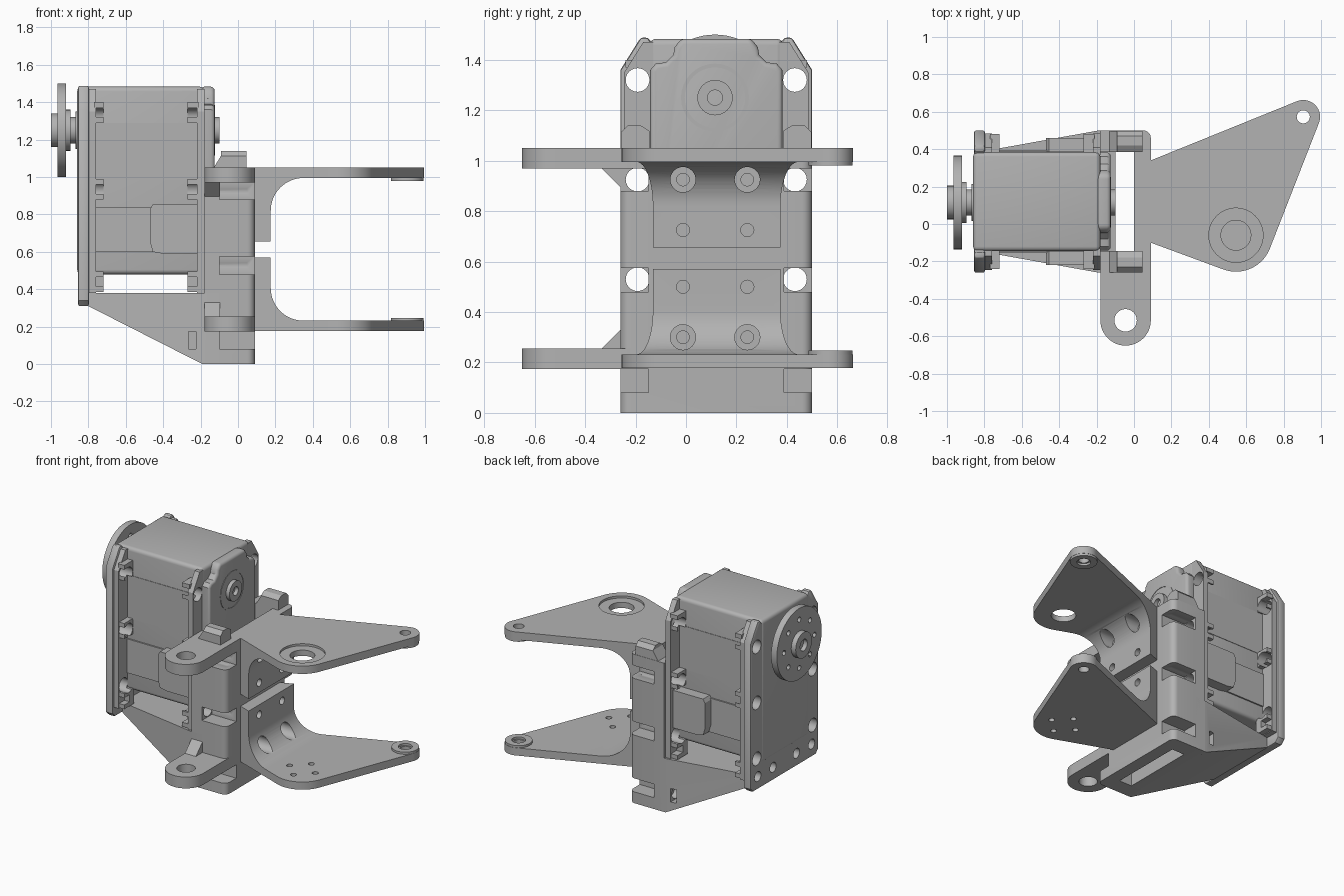
import bpy, bmesh, math
from mathutils import Vector

if "Cube" in bpy.data.objects:
    bpy.data.objects.remove(bpy.data.objects["Cube"])

grey = bpy.data.materials.new("machined_grey")
grey.use_nodes = True
grey.diffuse_color = (0.45, 0.45, 0.45, 1)
grey.node_tree.nodes["Principled BSDF"].inputs["Base Color"].default_value = (0.45, 0.45, 0.45, 1)

MID = 0.12                     # centre line of the bracket in y
SIDES = (-1, 1)
SCREW_Z = (0.13, 0.53, 0.925, 1.32)


def finish(name, bm):
    bmesh.ops.recalc_face_normals(bm, faces=bm.faces)
    me = bpy.data.meshes.new(name)
    bm.to_mesh(me)
    bm.free()
    me.materials.append(grey)
    ob = bpy.data.objects.new(name, me)
    bpy.context.collection.objects.link(ob)
    return ob


def prism(name, pts, axis, lo, hi):
    """Extrude a 2D outline along an axis; outline is (y,z), (x,z) or (x,y)."""
    place = {"x": lambda a, b, c: (c, a, b), "y": lambda a, b, c: (a, c, b),
             "z": lambda a, b, c: (a, b, c)}[axis]
    bm = bmesh.new()
    face = bm.faces.new([bm.verts.new(place(a, b, lo)) for a, b in pts])
    new = bmesh.ops.extrude_face_region(bm, geom=[face])["geom"]
    verts = [v for v in new if isinstance(v, bmesh.types.BMVert)]
    bmesh.ops.translate(bm, verts=verts, vec=Vector(place(0, 0, hi - lo)))
    return finish(name, bm)


def box(name, x, y, z):
    return prism(name, [(x[0], y[0]), (x[1], y[0]), (x[1], y[1]), (x[0], y[1])], "z", *z)


def arc(cx, cy, r, a, b, n=16):
    return [(cx + r * math.cos(math.radians(a + (b - a) * i / n)),
             cy + r * math.sin(math.radians(a + (b - a) * i / n))) for i in range(n + 1)]


def cyl(name, axis, c, r, lo, hi, n=32):
    return prism(name, arc(*c, r, 0, 360, n)[:-1], axis, lo, hi)


def bake(ob):
    deps = bpy.context.evaluated_depsgraph_get()
    me = bpy.data.meshes.new_from_object(ob.evaluated_get(deps))
    ob.modifiers.clear()
    ob.data = me


def boolean(ob, tools, op="DIFFERENCE"):
    for t in tools:
        m = ob.modifiers.new("cut", "BOOLEAN")
        m.object, m.operation, m.solver = t, op, "EXACT"
    bake(ob)
    for t in tools:
        bpy.data.objects.remove(t)
    return ob


def bevel(ob, width, seg=4):
    m = ob.modifiers.new("round", "BEVEL")
    m.width, m.segments, m.angle_limit = width, seg, math.radians(50)
    bake(ob)
    return ob


def mir(s, a, b):
    """Range in y from the centre line outwards on side s."""
    return sorted((MID + s * a, MID + s * b))


def screws(zs=SCREW_Z[1:], lo=-1.2, hi=0.3):
    return [cyl("drill", "x", (MID + s * 0.312, z), 0.047, lo, hi, 24) for s in SIDES for z in zs]


# Servo body with its stepped front cover
bevel(box("servo_body", (-0.86, -0.18), (-0.145, 0.385), (0.48, 1.483)), 0.025)
half = [(0.262, 0.55), (0.262, 1.36), (0.24, 1.385), (0.2, 1.39), (0.17, 1.42), (0.165, 1.45), (0.14, 1.483)]
cover = [(MID + a, z) for a, z in half] + [(MID - a, z) for a, z in reversed(half)]
bevel(prism("servo_front_cover", cover, "x", -0.2, -0.125), 0.02)
boolean(cyl("cover_ring", "x", (MID - 0.005, 1.25), 0.135, -0.15, -0.122),
        [cyl("c", "x", (MID - 0.005, 1.25), 0.12, -0.13, 0)])
boolean(cyl("rear_shaft", "x", (MID - 0.005, 1.25), 0.07, -0.2, -0.098),
        [cyl("c", "x", (MID - 0.005, 1.25), 0.03, -0.13, 0)])

# Output horn
hub = (MID - 0.005, 1.25)
holes = [cyl("c", "x", p, 0.018, -1.1, -0.9, 12) for p in arc(*hub, 0.17, 0, 360, 8)[:-1]]
boolean(cyl("horn_disc", "x", hub, 0.25, -0.965, -0.92, 64), holes)
boolean(cyl("horn_boss", "x", hub, 0.09, -1.0, -0.9), [cyl("c", "x", hub, 0.04, -1.1, -0.97)])
cyl("horn_collar", "x", hub, 0.11, -0.925, -0.895)
cyl("horn_neck", "x", hub, 0.07, -0.9, -0.85)
cyl("horn_seat", "x", hub, 0.1, -0.87, -0.85)

# Rear mounting plate with clipped corners
half = [(0.35, 0.31), (0.38, 0.34), (0.38, 1.36), (0.3, 1.488), (0.27, 1.488), (0.26, 1.47)]
plate = [(MID + a, z) for a, z in half] + [(MID - a, z) for a, z in reversed(half)]
low = [cyl("c", "x", (MID + s * d, 0.4), 0.035, -1, -0.81, 16) for s in SIDES for d in (0.13, 0.3)]
boolean(bevel(prism("rear_plate", plate, "x", -0.855, -0.797), 0.012, 2), screws() + low)

# Servo ears, screw cups and side connectors
for s in SIDES:
    side = "front" if s < 0 else "back"
    ear = [(MID + s * a, z) for a, z in
           ((0.25, 0.38), (0.365, 0.38), (0.365, 1.35), (0.29, 1.47), (0.25, 1.47))]
    for tag, x0, x1, c0, c1 in (("rear", -0.8, -0.76, -0.77, -0.72), ("fore", -0.22, -0.18, -0.27, -0.21)):
        boolean(prism(f"{side}_{tag}_ear", ear, "x", x0, x1), screws())
        for i, z in enumerate((0.44, 0.935, 1.345)):
            cup = box(f"{side}_{tag}_cup_{i}", (c0, c1), mir(s, 0.25, 0.36), (z - 0.055, z + 0.055))
            boolean(cup, [box("c", (c0 - 0.01, c1 + 0.01), mir(s, 0.3, 0.4), (z - 0.025, z + 0.025))]
                    + screws())
    box(f"{side}_side_cover", (-0.76, -0.22), mir(s, 0.25, 0.275), (0.6, 0.84))
    out, mid_y = MID + s * 0.34, MID + s * 0.25
    conn = [(-0.455, 0.6), (-0.4, 0.59), (-0.22, 0.59), (-0.22, 0.855), (-0.455, 0.855), (-0.47, 0.83), (-0.47, 0.65)]
    prism(f"{side}_connector", conn, "y", *sorted((out, mid_y)))
    # stiffening strips along the case
    box(f"{side}_case_strip", (-0.76, -0.22), mir(s, 0.25, 0.268), (0.985, 1.29))

# Sloped base that tapers towards the rear plate
taper = [(-0.8, MID - 0.27), (-0.19, MID - 0.38), (-0.1, MID - 0.38),
         (-0.1, MID + 0.38), (-0.19, MID + 0.38), (-0.8, MID + 0.27)]
slope = [(-0.8, 0.38), (-0.8, 0.31), (-0.19, 0), (-0.1, 0), (-0.1, 0.38)]
base = boolean(prism("sloped_base", slope, "y", -1, 1), [prism("c", taper, "z", -0.1, 0.5)], "INTERSECT")
boolean(base, [box("c", (-0.265, -0.225), mir(s, 0.28, 0.5), (0.08, 0.175)) for s in SIDES]
        + screws((0.13,), -0.225, 0))

# Column: open box with screw notches
plan = [(-0.18, -0.26), *arc(0.05, -0.22, 0.04, -90, 0, 6), *arc(0.05, 0.46, 0.04, 0, 90, 6), (-0.18, 0.5)]
cuts = [box("c", (-0.3, 0), (-0.145, 0.385), (-0.1, 1.2))]
for s in SIDES:
    cuts += [box("c", (-0.1, 0.2), mir(s, 0.268, 0.5), (z, z + h))
             for z, h in ((0.08, 0.095), (0.48, 0.095), (0.88, 0.09))]
boolean(prism("column", plan, "z", 0.0, 1.05), cuts + screws((0.53, 0.925), -0.3, 0.05))

# Column caps
for s in SIDES:
    cap = [(-0.18, 1.04), (-0.13, 1.05), (-0.09, 1.115), (-0.09, 1.14), (0.045, 1.14), (0.045, 1.04)]
    ob = prism("front_cap" if s < 0 else "back_cap", cap, "y", *mir(s, 0.265, 0.378))
    wedge = [(MID + s * a, z) for a, z in ((0.22, 1.0), (0.4, 1.0), (0.4, 1.09), (0.35, 1.14), (0.3, 1.14), (0.22, 1.09))]
    boolean(ob, [prism("c", wedge, "x", -1, 1)], "INTERSECT")

# Pivot tabs with gussets
tab = [(-0.18, -0.2), *arc(-0.045, -0.515, 0.135, 180, 360, 24), (0.09, -0.2)]
for name, z0, z1, gz, tip in (("upper", 0.97, 1.05, 0.975, 0.895), ("lower", 0.175, 0.255, 0.25, 0.33)):
    boolean(prism(f"{name}_tab", tab, "z", z0, z1),
            [cyl("c", "z", (-0.045, -0.515), 0.06, 0, 2), box("c", (-0.1, 0), (-0.145, 0), (0, 2))])
    prism(f"{name}_gusset", [(-0.25, gz), (-0.34, gz), (-0.26, tip), (-0.25, tip)], "x", -0.18, -0.095)

# Fork arms: filleted side profile trimmed by the plan outline
TIP, LUG = (0.905, 0.573), (0.545, -0.06)
outline = [(0.05, -0.085), (0.09, -0.1), *arc(*LUG, 0.195, 250, 340, 20),
           *arc(*TIP, 0.09, -20, 112, 20), (0.09, 0.34), (0.05, 0.324)]
corner = arc(0.35, 0.82, 0.175, 180, 90)
shape = [(0.05, 0.655), (0.175, 0.655), *corner, (1.1, 0.995), (1.1, 1.05), (0.05, 1.05)]
low_shape = [(0.05, 0.57), (0.175, 0.57), *arc(0.35, 0.407, 0.175, 180, 270), (1.1, 0.232), (1.1, 0.178), (0.05, 0.178)]
for name, prof, bolt, pin in (("upper", shape, 0.925, 0.725), ("lower", low_shape, 0.3, 0.5)):
    arm = boolean(prism(f"{name}_fork_arm", prof, "y", -1, 1), [prism("c", outline, "z", -0.1, 1.5)], "INTERSECT")
    cuts = [cyl("c", "z", TIP, 0.035, 0, 2)]
    for y in (-0.012, 0.243):
        cuts += [cyl("c", "x", (y, bolt), 0.05, 0.13, 0.4), cyl("c", "x", (y, bolt), 0.025, 0.07, 0.4, 20),
                 cyl("c", "x", (y, pin), 0.026, 0.07, 0.4, 20)]
    if name == "upper":
        cuts += [cyl("c", "z", LUG, 0.08, 0, 2), cyl("c", "z", LUG, 0.145, 1.035, 1.2, 48)]
    else:
        cuts += [cyl("c", "z", p, 0.02, 0, 0.5, 16) for p in arc(*LUG, 0.1, 0, 360, 4)[:-1]]
    boolean(arm, cuts)
    z = (0.98, 1.0) if name == "upper" else (0.225, 0.247)
    boolean(cyl(f"{name}_tip_washer", "z", TIP, 0.088, *z), [cyl("c", "z", TIP, 0.045, 0, 2)])

# Smooth the round surfaces, keep hard edges
bpy.ops.object.select_all(action="DESELECT")
for ob in bpy.context.scene.objects:
    if ob.type == "MESH":
        ob.select_set(True)
        bpy.context.view_layer.objects.active = ob
bpy.ops.object.shade_smooth_by_angle(angle=math.radians(30))
